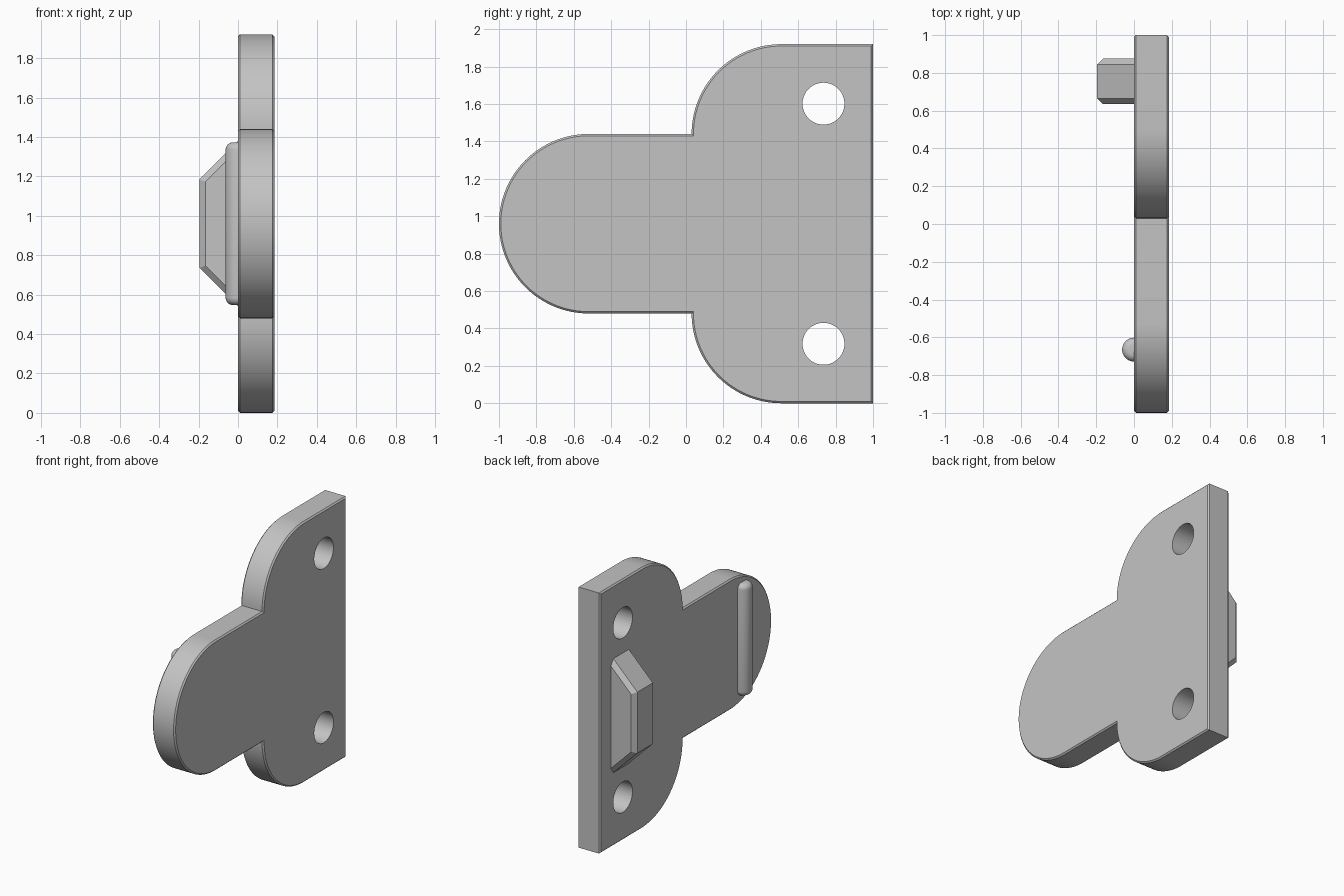
import bpy, bmesh, math

cube = bpy.data.objects.get("Cube")
if cube:
    bpy.data.objects.remove(cube, do_unlink=True)

grey = bpy.data.materials.new("light grey")
grey.use_nodes = True
colour = (0.55, 0.55, 0.55, 1)
grey.diffuse_color = colour
grey.node_tree.nodes["Principled BSDF"].inputs["Base Color"].default_value = colour

R = 0.48          # lobe and arm radius
MID = 2 * R       # height of the middle line
THICK = 0.185


def arc(cy, cz, start, end, steps):
    """Points (y, z) along an arc, angles in degrees."""
    angles = [math.radians(start + (end - start) * i / steps) for i in range(steps + 1)]
    return [(cy + R * math.cos(a), cz + R * math.sin(a)) for a in angles]


def prism(name, points, direction, chamfer, rim):
    """Extrude a closed outline and chamfer the edges picked by the rim rule."""
    bm = bmesh.new()
    face = bm.faces.new([bm.verts.new(p) for p in points])
    extruded = bmesh.ops.extrude_face_region(bm, geom=[face])["geom"]
    moved = [v for v in extruded if isinstance(v, bmesh.types.BMVert)]
    bmesh.ops.translate(bm, verts=moved, vec=direction)
    bmesh.ops.recalc_face_normals(bm, faces=bm.faces)
    edges = [e for e in bm.edges if rim(*[v.co for v in e.verts])]
    bmesh.ops.bevel(bm, geom=edges, offset=chamfer, segments=1, affect='EDGES')
    bmesh.ops.recalc_face_normals(bm, faces=bm.faces)
    mesh = bpy.data.meshes.new(name)
    bm.to_mesh(mesh)
    bm.free()
    obj = bpy.data.objects.new(name, mesh)
    bpy.context.collection.objects.link(obj)
    return obj


def activate(obj):
    bpy.ops.object.select_all(action='DESELECT')
    obj.select_set(True)
    bpy.context.view_layer.objects.active = obj


def finish(obj):
    obj.data.materials.clear()
    obj.data.materials.append(grey)
    activate(obj)
    bpy.ops.object.shade_smooth_by_angle(angle=math.radians(30))


# Plate: two rounded lobes on a straight back edge, and a round-ended arm
outline = [(1, 0), (1, 2 * MID)]
outline += arc(0.51, MID + R, 90, 180, 32)
outline += arc(-0.52, MID, 90, 270, 64)
outline += arc(0.51, R, 180, 270, 32)
plate = prism("plate", [(0, y, z) for y, z in outline], (THICK, 0, 0), 0.01,
              lambda a, b: abs(a.x - b.x) < 0.001)

# Screw holes
for side in (-1, 1):
    bpy.ops.mesh.primitive_cylinder_add(vertices=64, radius=0.112, depth=1,
                                        location=(0, 0.735, MID + side * 0.642),
                                        rotation=(0, math.pi / 2, 0))
    cutter = bpy.context.object
    cutter.name = "hole_cutter"
    cutter.hide_render = True
    activate(plate)
    mod = plate.modifiers.new("hole", 'BOOLEAN')
    mod.operation = 'DIFFERENCE'
    mod.solver = 'EXACT'
    mod.object = cutter
    bpy.ops.object.modifier_apply(modifier=mod.name)
    bpy.data.objects.remove(cutter, do_unlink=True)
finish(plate)

# Catch block: sloped ends, chamfered along both long sides
profile = [(0, -0.42), (-0.195, -0.225), (-0.195, 0.225), (0, 0.42)]
block = prism("catch_block", [(x, 0.635, MID + z) for x, z in profile], (0, 0.24, 0), 0.03,
              lambda a, b: abs(a.y - b.y) < 0.001 and min(a.x, b.x) < -0.1)
finish(block)

# Ridge: round bar with softened ends, half sunk into the arm
bpy.ops.mesh.primitive_cylinder_add(vertices=48, radius=0.063, depth=0.826,
                                    location=(0, -0.665, MID))
ridge = bpy.context.object
ridge.name = "ridge_bar"
bevel = ridge.modifiers.new("round_ends", 'BEVEL')
bevel.width = 0.038
bevel.segments = 6
bevel.limit_method = 'ANGLE'
bpy.ops.object.modifier_apply(modifier=bevel.name)
finish(ridge)
